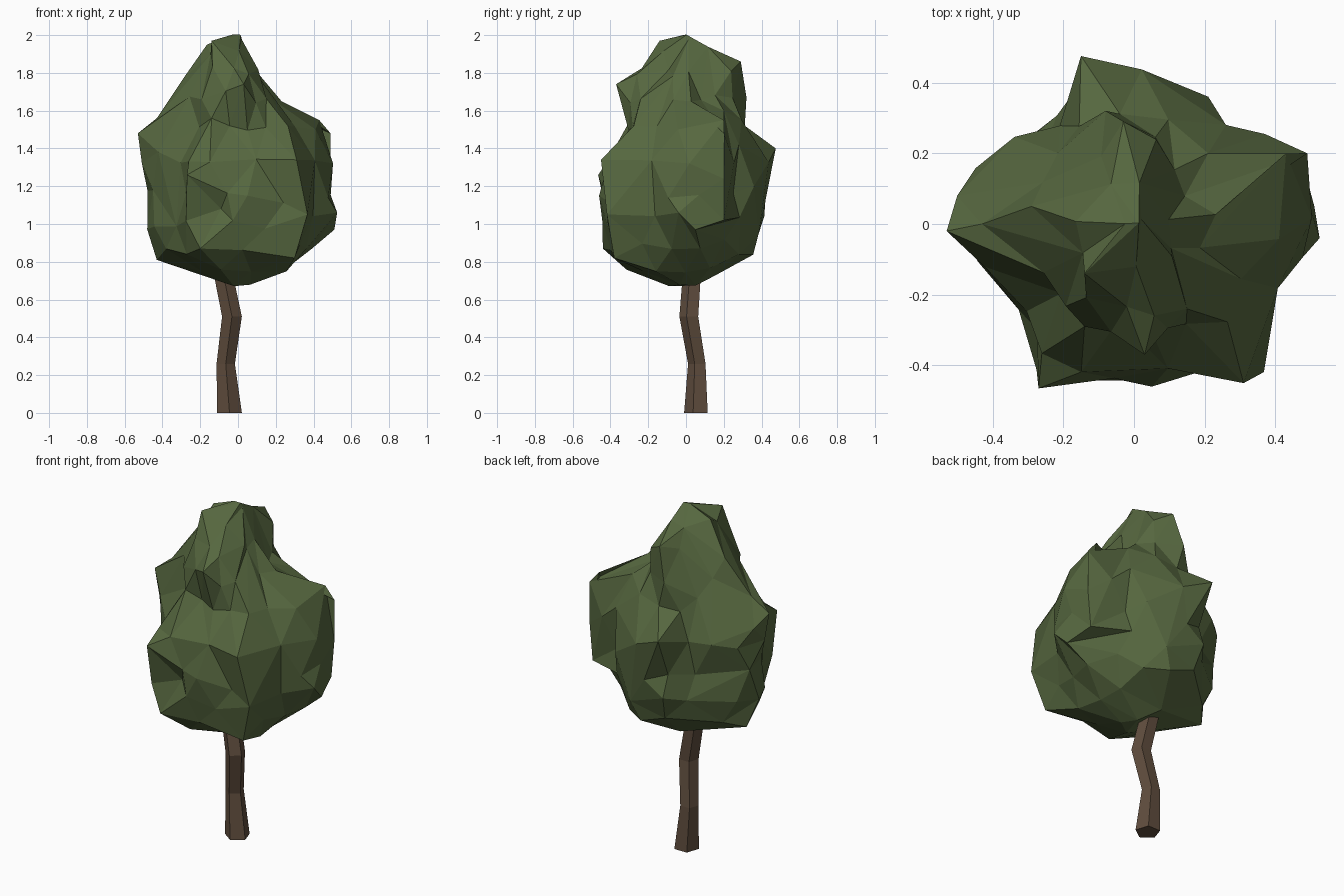
import bpy, bmesh, math, random
from mathutils import Vector

if "Cube" in bpy.data.objects:
    bpy.data.objects.remove(bpy.data.objects["Cube"])

random.seed(11)


def material(name, rgb):
    m = bpy.data.materials.new(name)
    m.diffuse_color = (*rgb, 1)
    m.use_nodes = True
    m.node_tree.nodes["Principled BSDF"].inputs["Base Color"].default_value = m.diffuse_color
    return m


def add_object(name, bm, mat):
    bmesh.ops.recalc_face_normals(bm, faces=bm.faces)
    me = bpy.data.meshes.new(name)
    bm.to_mesh(me)
    bm.free()
    me.materials.append(mat)
    ob = bpy.data.objects.new(name, me)
    bpy.context.collection.objects.link(ob)
    return ob


def interpolate(table, t):
    """Linear lookup in rows of (position, value, ...); returns the list of values."""
    for lo, hi in zip(table, table[1:]):
        if t <= hi[0]:
            f = max(0, t - lo[0]) / (hi[0] - lo[0])
            return [a + (b - a) * f for a, b in zip(lo[1:], hi[1:])]
    return list(table[-1][1:])


bark = material("bark brown", (0.115, 0.074, 0.047))
leaf = material("leaf green", (0.093, 0.136, 0.050))

# Trunk: crooked five-sided tube, (x, y, z, radius) per ring
bm = bmesh.new()
rings = []
for x, y, z, r in [(-0.045, 0.059, 0, 0.069), (-0.065, 0.062, 0.26, 0.051),
                   (-0.032, 0.02, 0.51, 0.055), (-0.075, 0.035, 0.72, 0.053),
                   (-0.09, 0.04, 0.9, 0.045)]:
    angles = [math.radians(72 * i - 90) for i in range(5)]
    rings.append([bm.verts.new((x + r * math.cos(a), y + r * math.sin(a), z)) for a in angles])
for lo, hi in zip(rings, rings[1:]):
    for i in range(5):
        j = (i + 1) % 5
        bm.faces.new((lo[i], lo[j], hi[j], hi[i]))
bm.faces.new(rings[0][::-1])
bm.faces.new(rings[-1])
add_object("trunk", bm, bark)

# Crown body: reach to right, back, left and front at each height
reach = [(0.67, 0, 0, 0, 0), (0.72, .18, .16, .2, .22), (0.8, .36, .28, .40, .36),
         (0.87, .40, .36, .44, .43), (1.0, .49, .40, .48, .44), (1.2, .51, .42, .47, .44),
         (1.34, .50, .43, .49, .42), (1.42, .48, .40, .49, .33), (1.5, .45, .34, .47, .29),
         (1.55, .37, .30, .43, .28), (1.6, .26, .28, .40, .27), (1.7, .16, .25, .34, .25),
         (1.8, .10, .20, .27, .21), (1.87, .07, .14, .21, .18), (1.95, .02, .05, .14, .13),
         (2.0, 0, 0, 0, 0)]
# Ridges and furrows: widest radius by compass angle
outline = [(0, .51), (22, .53), (36, .43), (47, .38), (60, .41), (93, .42), (107, .44),
           (127, .35), (137, .37), (171, .48), (182, .49), (197, .43), (222, .38), (240, .53),
           (253, .46), (270, .44), (295, .45), (308, .54), (337, .43), (360, .51)]


def ellipse(sides, a):
    right, back, left, front = [max(s, 1e-4) for s in sides]
    c, s = math.cos(a), math.sin(a)
    return 1 / math.hypot(c / (right if c > 0 else left), s / (back if s > 0 else front))


bm = bmesh.new()
bmesh.ops.create_icosphere(bm, subdivisions=3, radius=1)
for v in bm.verts:
    z = 1.335 + 0.665 * v.co.z
    a = math.atan2(v.co.y, v.co.x) % math.tau
    furrow = interpolate(outline, math.degrees(a))[0] / ellipse(interpolate(reach, 1.2), a)
    r = ellipse(interpolate(reach, z), a) * furrow
    v.co = Vector((r * math.cos(a), r * math.sin(a), z))
    v.co += Vector([random.uniform(-0.02, 0.02) for _ in range(3)])

# Leaf clumps and hollows: pull the nearest corner and its surroundings to each point
clumps = [
    (-0.03, -0.02, 2.0), (-0.14, -0.14, 1.97), (-0.03, 0.29, 1.86), (-0.08, 0.32, 1.67),  # top
    (0.03, -0.37, 1.74), (-0.14, -0.29, 1.56), (-0.29, 0.05, 1.77),
    (0.49, 0.2, 1.48), (0.43, 0.2, 1.55), (0.28, -0.04, 1.59), (0.525, -0.04, 1.06),      # right
    (0.51, 0.05, 0.97), (0.21, 0.2, 1.6), (0.49, 0.2, 1.24), (0.47, 0.2, 1.02),
    (-0.53, -0.02, 1.48), (-0.5, 0.08, 1.42), (-0.43, 0.0, 1.56), (-0.49, 0.03, 1.02),    # left
    (-0.43, 0.05, 0.81),
    (-0.15, 0.475, 1.4), (-0.02, 0.42, 1.12), (0.21, 0.36, 1.2), (0.26, 0.28, 1.42),      # back
    (-0.27, -0.465, 1.26), (0.31, -0.45, 1.34), (0.37, -0.41, 1.1), (0.05, -0.46, 1.15),  # front
    (-0.09, -0.39, 1.08), (-0.2, -0.44, 0.87), (0.3, -0.38, 0.82), (-0.03, -0.1, 0.67),
]
pinned = set()
for c in map(Vector, clumps):
    tip = min((v for v in bm.verts if v not in pinned), key=lambda v: (v.co - c).length)
    start, move = tip.co.copy(), c - tip.co
    for v in bm.verts:
        if v not in pinned:
            v.co += move * max(0, 1 - (v.co - start).length / 0.17)
    pinned.add(tip)
    tip.co = c
for v in bm.verts:
    v.co.z = min(max(v.co.z, 0.67), 2.0)
crown = add_object("crown", bm, leaf)

# Fewer, less regular facets
thin = crown.modifiers.new("irregular facets", "DECIMATE")
thin.ratio = 0.75
